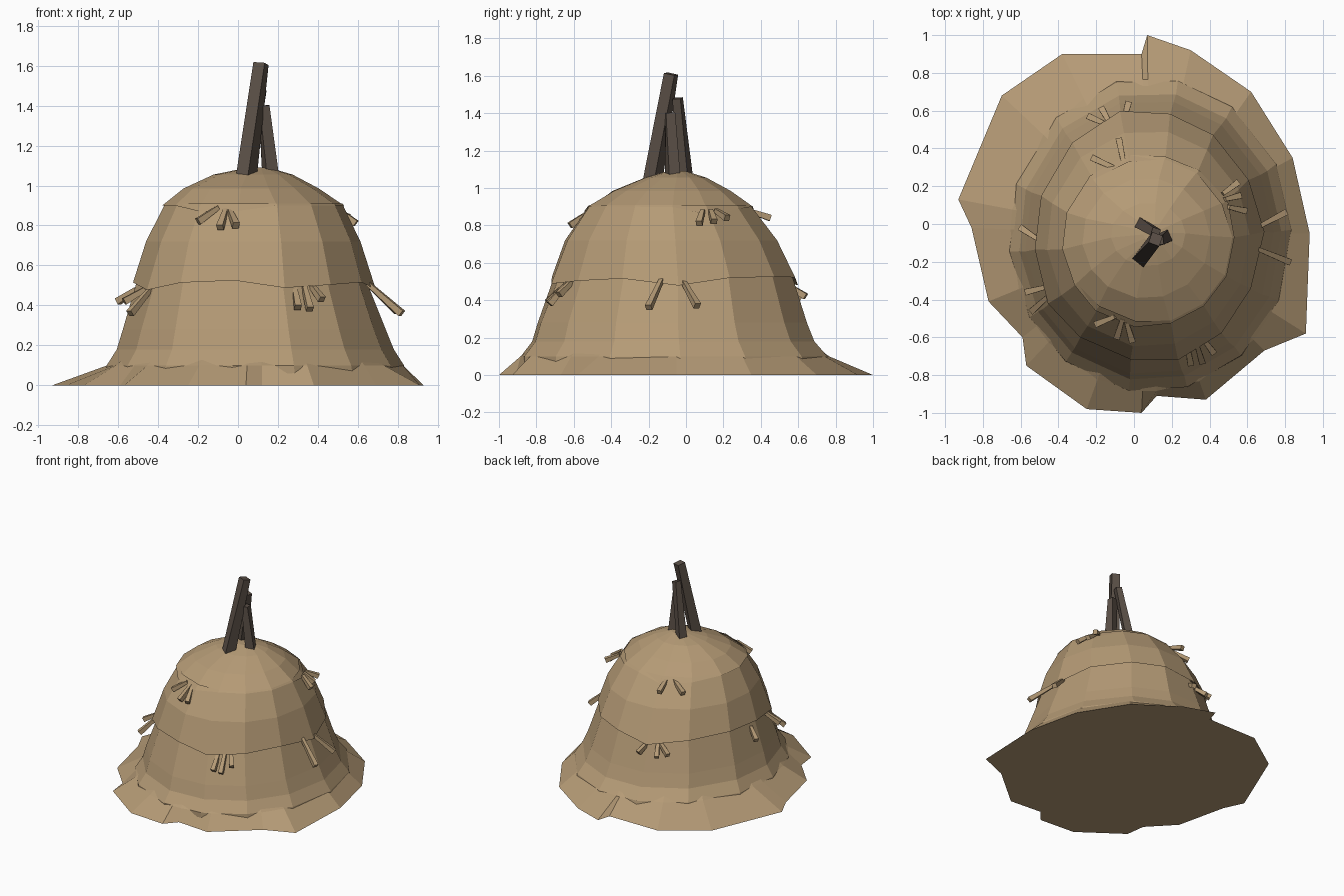
import bpy, bmesh, math, random
from mathutils import Vector

if "Cube" in bpy.data.objects:
    bpy.data.objects.remove(bpy.data.objects["Cube"])

random.seed(4)


def material(name, rgb):
    m = bpy.data.materials.new(name)
    m.diffuse_color = (*rgb, 1)
    m.use_nodes = True
    m.node_tree.nodes["Principled BSDF"].inputs["Base Color"].default_value = m.diffuse_color
    return m


HAY = material("hay", (0.46, 0.325, 0.18))
WOOD = material("dark_wood", (0.105, 0.08, 0.063))


def finish(name, bm, mat):
    bmesh.ops.recalc_face_normals(bm, faces=bm.faces)
    me = bpy.data.meshes.new(name)
    bm.to_mesh(me)
    bm.free()
    me.materials.append(mat)
    ob = bpy.data.objects.new(name, me)
    bpy.context.collection.objects.link(ob)
    return ob


def loft(name, rings, mat):
    """Skin a list of equally long point rings and cap both ends."""
    bm = bmesh.new()
    vs = [[bm.verts.new(p) for p in r] for r in rings]
    n = len(vs[0])
    for a, b in zip(vs, vs[1:]):
        for i in range(n):
            j = (i + 1) % n
            bm.faces.new((a[i], a[j], b[j], b[i]))
    bm.faces.new(vs[0][::-1])
    bm.faces.new(vs[-1])
    return finish(name, bm, mat)


def beam(name, a, b, w0, w1, mat, twist=0.0):
    """Tapered square bar from a to b."""
    a, b = Vector(a), Vector(b)
    q = (b - a).to_track_quat('Z', 'Y')
    rings = []
    for p, w, t in ((a, w0, 0), (b, w1, twist)):
        rings.append([p + q @ Vector((w * 0.707 * math.cos(t + math.pi * (k + .5) / 2),
                                      w * 0.707 * math.sin(t + math.pi * (k + .5) / 2), 0))
                      for k in range(4)])
    return loft(name, rings, mat)


# Flared skirt with ragged, notched outline on the ground
outline = [(.07, 1), (.04, .90), (-.38, .90), (-.70, .68), (-.93, .13), (-.86, -.02),
           (-.77, -.41), (-.59, -.60), (-.57, -.75), (-.25, -.98), (.04, -1), (.12, -.91),
           (.38, -.93), (.69, -.67), (.91, -.58), (.93, -.05), (.84, .35), (.62, .70), (.30, .92)]
CX, CY = 0.085, -0.06


def skirt_ring(z, rx, ry):
    ring = []
    for x, y in outline:
        a = math.atan2((y - CY) / ry, (x - CX) / rx)
        ring.append((CX + rx * math.cos(a), CY + ry * math.sin(a), z))
    return ring


loft("hay_skirt", [[(x, y, 0) for x, y in outline],
                   skirt_ring(.10, .74, .825), skirt_ring(.17, .66, .73)], HAY)

# Layered dome: (z, x min, x max, y min, y max, kind, layer)
MID, TOP = (-67, 210, 0, 107), (-113, 31, 111)
profile = [
    (.06, -.66, .83, -.88, .77, None, ()),
    (.10, -.65, .82, -.88, .76, None, ()),
    (.18, -.60, .77, -.82, .69, None, ()),
    (.28, -.57, .73, -.79, .65, None, ()),
    (.535, -.50, .645, -.70, .57, "under", MID),
    (.525, -.515, .66, -.715, .585, "lip", MID),
    (.72, -.455, .605, -.645, .49, None, ()),
    (.91, -.36, .515, -.52, .345, "under", TOP),
    (.90, -.375, .525, -.535, .36, "lip", TOP),
    (.985, -.27, .40, -.39, .24, None, ()),
    (1.055, -.12, .27, -.22, .11, None, ()),
    (1.09, .05, .15, -.10, .0, None, ()),
]
N = 14
jitter = [random.uniform(-.06, .06) for _ in range(N)]
rings = []
for z, x0, x1, y0, y1, kind, tufts in profile:
    ring = []
    for i in range(N):
        a = 2 * math.pi * (i + .15) / N + jitter[i]
        # lips sag and stick out above each tuft of straw
        near = min((abs((math.degrees(a) - t + 180) % 360 - 180) for t in tufts), default=180)
        w = max(0, 1 - near / 30)
        grow = 1.015
        dz = 0
        if kind == "lip":
            grow += .04 * w
            dz = -.05 * w
        elif kind == "under":
            grow -= .03 * w
        ring.append(((x0 + x1) / 2 + (x1 - x0) / 2 * grow * math.cos(a),
                     (y0 + y1) / 2 + (y1 - y0) / 2 * grow * math.sin(a), z + dz))
    rings.append(ring)
loft("hay_dome", rings, HAY)

# Loose straws poking out under the lips: root xyz, tip xyz
upper_straws = [
    (-.10, -.49, .89, -.20, -.53, .82), (-.06, -.50, .88, -.09, -.60, .79),
    (-.04, -.52, .87, -.01, -.62, .80), (.47, .16, .88, .55, .22, .84),
    (.48, .13, .88, .56, .15, .82), (.50, .09, .88, .59, .07, .81),
    (-.09, .29, .89, -.22, .35, .83), (-.05, .30, .89, -.08, .45, .84)]
lower_straws = [
    (.65, -.02, .51, .80, .06, .37), (.65, -.13, .51, .82, -.20, .36),
    (.28, -.63, .50, .30, -.74, .39), (.33, -.63, .50, .36, -.73, .38),
    (.36, -.60, .51, .42, -.68, .43), (-.45, -.33, .49, -.57, -.36, .42),
    (-.44, -.37, .48, -.54, -.46, .36), (-.51, -.08, .48, -.60, -.02, .42),
    (-.13, .52, .49, -.24, .57, .43), (-.12, .52, .49, -.17, .61, .41),
    (-.06, .53, .49, -.03, .64, .42)]
for label, straws in (("upper", upper_straws), ("lower", lower_straws)):
    for i, s in enumerate(straws):
        beam(f"{label}_straw_{i + 1}", s[:3], s[3:], .022, .034, HAY)

# Three leaning poles crossing above the top
beam("tall_pole", (.04, -.18, 1.03), (.115, -.08, 1.61), .075, .06, WOOD, .3)
beam("short_pole", (.165, -.07, 1.03), (.13, -.085, 1.40), .065, .05, WOOD, -.3)
beam("middle_pole", (.035, .0, 1.03), (.115, -.045, 1.48), .06, .045, WOOD, .2)
